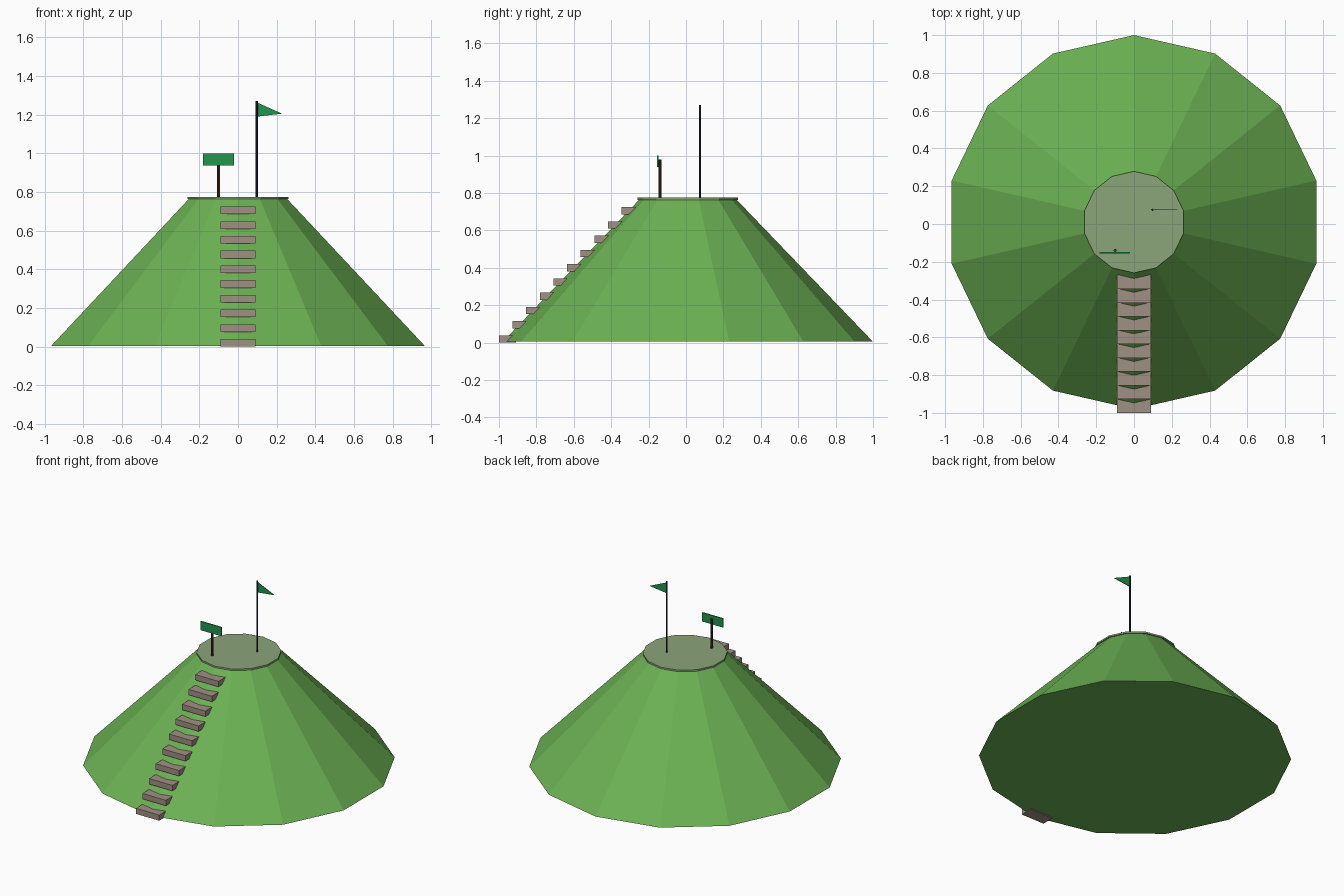
import bpy, bmesh, math

if "Cube" in bpy.data.objects:
    bpy.data.objects.remove(bpy.data.objects["Cube"])


def material(name, r, g, b):
    def lin(c):
        c /= 255
        return c / 12.92 if c <= 0.04045 else ((c + 0.055) / 1.055) ** 2.4
    m = bpy.data.materials.new(name)
    m.diffuse_color = (lin(r), lin(g), lin(b), 1)
    m.use_nodes = True
    m.node_tree.nodes["Principled BSDF"].inputs["Base Color"].default_value = m.diffuse_color
    return m


GRASS = material("grass green", 108, 178, 84)
PLATEAU = material("grey green", 139, 165, 122)
STONE = material("stone", 160, 144, 132)
WOOD = material("dark wood", 72, 46, 38)
METAL = material("dark navy", 34, 34, 52)
BANNER = material("banner green", 33, 150, 78)


def add_object(name, verts, faces, mat):
    mesh = bpy.data.meshes.new(name)
    mesh.from_pydata(verts, [], faces)
    bm = bmesh.new()
    bm.from_mesh(mesh)
    bmesh.ops.recalc_face_normals(bm, faces=bm.faces)
    bm.to_mesh(mesh)
    bm.free()
    mesh.materials.append(mat)
    ob = bpy.data.objects.new(name, mesh)
    bpy.context.collection.objects.link(ob)
    return ob


def loft(name, lower, upper, mat):
    """Solid between two matching rings of points."""
    n = len(lower)
    faces = [tuple(range(n)), tuple(range(n, 2 * n))]
    faces += [(i, (i + 1) % n, n + (i + 1) % n, n + i) for i in range(n)]
    return add_object(name, lower + upper, faces, mat)


def frustum(name, x, y, z0, z1, r0, r1, sides, mat):
    def ring(r, z):
        return [(x + r * math.sin(math.tau * i / sides),
                 y + r * math.cos(math.tau * i / sides), z) for i in range(sides)]
    return loft(name, ring(r0, z0), ring(r1, z1), mat)


def box(name, x0, x1, y0, y1, z0, z1, mat):
    def ring(z):
        return [(x0, y0, z), (x1, y0, z), (x1, y1, z), (x0, y1, z)]
    return loft(name, ring(z0), ring(z1), mat)


# Hill and its flat top
frustum("hill", 0, 0.01, 0.005, 0.768, 0.99, 0.257, 14, GRASS)
frustum("hilltop", 0, 0.01, 0.764, 0.775, 0.269, 0.269, 14, PLATEAU)

# Steps climbing the front slope
for i in range(10):
    y, z = -1 + 0.0728 * i, 0.0762 * i
    box(f"step_{i + 1}", -0.09, 0.09, y, y + 0.09, z, z + 0.039, STONE)

# Sign
frustum("sign_post", -0.1, -0.14, 0.77, 0.98, 0.008, 0.008, 8, WOOD)
box("sign_board", -0.182, -0.02, -0.155, -0.147, 0.938, 1.0, BANNER)

# Flag pole and pennant
frustum("flag_pole", 0.097, 0.075, 0.77, 1.27, 0.006, 0.006, 8, METAL)
pennant = [(0.1, 1.262), (0.1, 1.19), (0.228, 1.205)]
loft("flag", [(x, 0.073, z) for x, z in pennant],
     [(x, 0.077, z) for x, z in pennant], BANNER)
